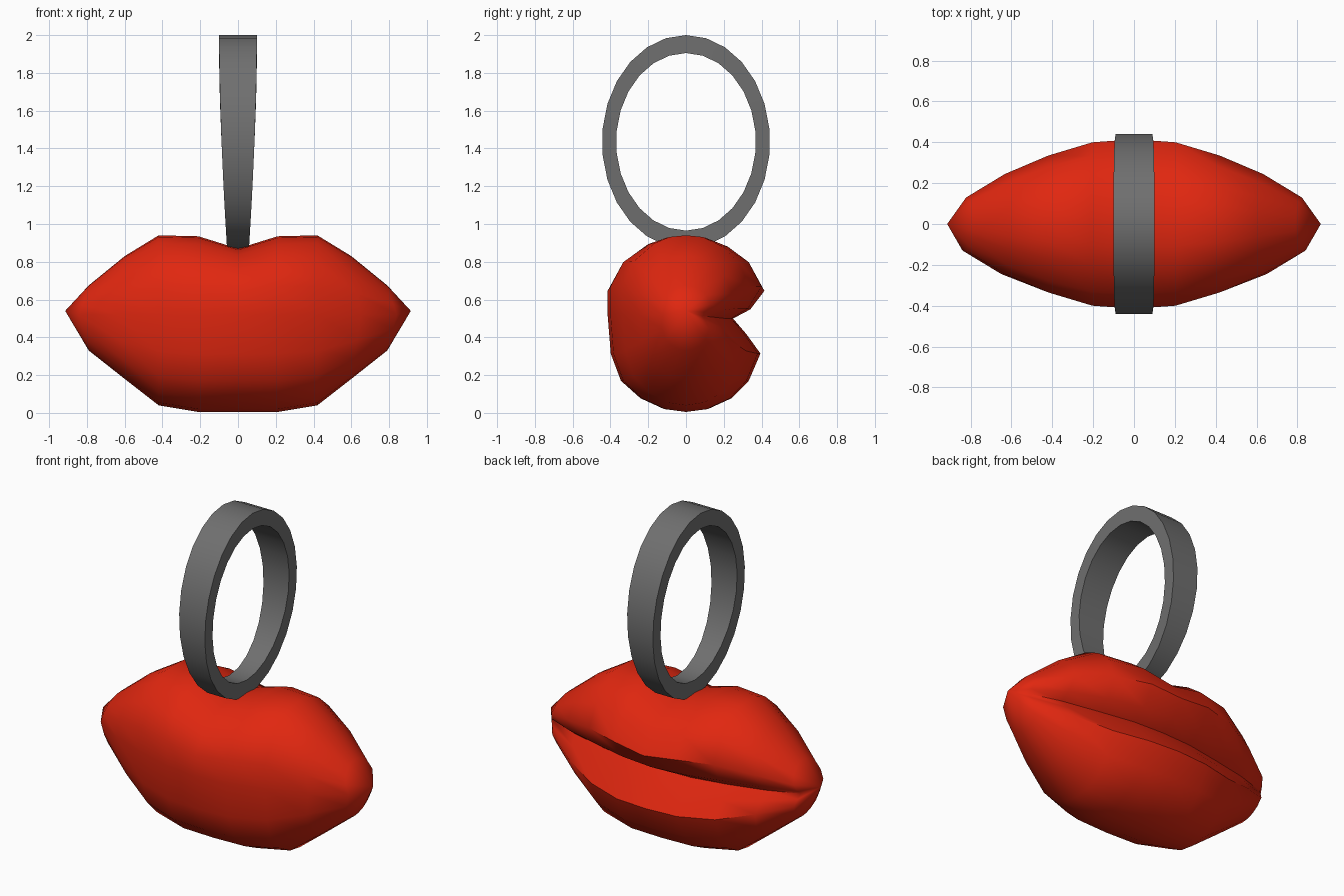
import bpy, math

if "Cube" in bpy.data.objects:
    bpy.data.objects.remove(bpy.data.objects["Cube"])


def make_object(name, verts, faces, color=None, angle=40):
    mesh = bpy.data.meshes.new(name)
    mesh.from_pydata(verts, [], faces)
    ob = bpy.data.objects.new(name, mesh)
    bpy.context.collection.objects.link(ob)
    bpy.ops.object.select_all(action='DESELECT')
    ob.select_set(True)
    bpy.context.view_layer.objects.active = ob
    bpy.ops.object.mode_set(mode='EDIT')
    bpy.ops.mesh.select_all(action='SELECT')
    bpy.ops.mesh.normals_make_consistent(inside=False)
    bpy.ops.object.mode_set(mode='OBJECT')
    bpy.ops.object.shade_smooth_by_angle(angle=math.radians(angle))
    if color:
        mat = bpy.data.materials.new(name + "_colour")
        mat.diffuse_color = color
        mat.use_nodes = True
        mat.node_tree.nodes["Principled BSDF"].inputs["Base Color"].default_value = mat.diffuse_color
        mesh.materials.append(mat)
    return ob


# Lips: normalised cross-section (depth, height); the mouth crease is on the +y side
MID = 0.52
profile = [(0, 1), (-.26, .98), (-.5, .9), (-.83, .67), (-1, .36), (-1, 0),
           (-.96, -.4), (-.83, -.68), (-.58, -.86), (-.28, -.97), (0, -1),
           (.28, -.97), (.58, -.86), (.8, -.68), (.95, -.4), (.77, -.2),
           (.6, -.04), (.82, .08), (1, .36), (.83, .67), (.55, .87), (.26, .98)]
CREASE = {15, 16, 17}

# Stations: x at mid height, x at top/bottom, half depth, top z, bottom z
half = [(.2, .21, .40, .935, .005), (.42, .42, .335, .94, .04),
        (.65, .60, .245, .83, .18), (.84, .79, .13, .675, .33)]
stations = ([(-a, -b, c, d, e) for a, b, c, d, e in reversed(half)]
            + [(0, 0, .415, .87, .005)] + half)

verts, faces = [], []
n = len(profile)
for xm, xe, depth, top, bottom in stations:
    fade = max(0, abs(xm) - .6) * 0.8
    for i, (u, v) in enumerate(profile):
        if i in CREASE:
            u += (0.95 - u) * fade
        z = MID + v * (top - MID if v > 0 else MID - bottom)
        verts.append((xm + (xe - xm) * abs(v), u * depth, z))
for s in range(len(stations) - 1):
    for i in range(n):
        j = (i + 1) % n
        faces.append((s * n + i, s * n + j, (s + 1) * n + j, (s + 1) * n + i))
for x, s in ((-.915, 0), (.915, len(stations) - 1)):
    tip = len(verts)
    verts.append((x, 0, .54))
    faces += [(s * n + i, s * n + (i + 1) % n, tip) for i in range(n)]
make_object("lips", verts, faces, (0.75, 0.02, 0.005, 1), 50)

# Finger ring: 26-sided oval band that narrows towards the lips
N = 26
verts, faces = [], []
for k in range(N):
    a = 2 * math.pi * k / N
    s, c = math.sin(a), math.cos(a)
    w = .1 - .042 * ((1 - c) / 2) ** 1.7
    for ry, rz, x in ((.445, .565, -w), (.445, .565, w), (.37, .47, w), (.37, .47, -w)):
        verts.append((x, ry * s, 1.435 + rz * c))
for k in range(N):
    m = (k + 1) % N
    for i in range(4):
        j = (i + 1) % 4
        faces.append((k * 4 + i, k * 4 + j, m * 4 + j, m * 4 + i))
make_object("finger_ring", verts, faces, (0.16, 0.16, 0.16, 1), 35)
